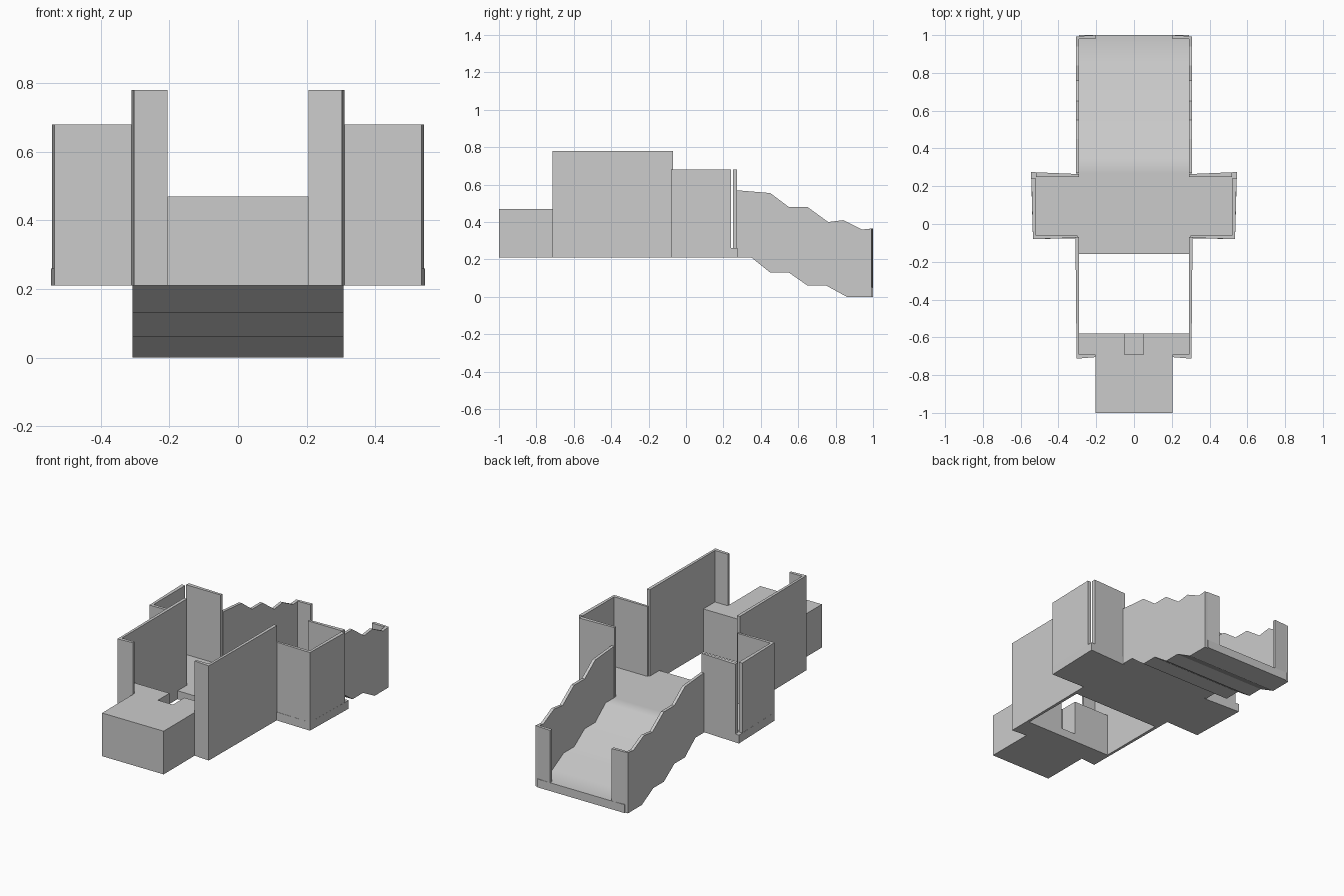
import bpy, bmesh
from mathutils import Vector

if "Cube" in bpy.data.objects:
    bpy.data.objects.remove(bpy.data.objects["Cube"])


def prism(name, pts, lo, hi, axis="Z", mirror=False, smooth_top=False):
    """Extrude a plan (x, y) along Z or a side profile (y, z) along X."""
    bm = bmesh.new()
    if axis == "Z":
        verts = [bm.verts.new((a, b, lo)) for a, b in pts]
        step = Vector((0, 0, hi - lo))
    else:
        verts = [bm.verts.new((lo, a, b)) for a, b in pts]
        step = Vector((hi - lo, 0, 0))
    face = bm.faces.new(verts)
    out = bmesh.ops.extrude_face_region(bm, geom=[face], use_keep_orig=True)
    moved = [g for g in out["geom"] if isinstance(g, bmesh.types.BMVert)]
    bmesh.ops.translate(bm, verts=moved, vec=step)
    bmesh.ops.recalc_face_normals(bm, faces=bm.faces[:])
    if smooth_top:
        for f in bm.faces:
            f.smooth = f.normal.z > 0.3
    me = bpy.data.meshes.new(name)
    bm.to_mesh(me)
    bm.free()
    ob = bpy.data.objects.new(name, me)
    bpy.context.collection.objects.link(ob)
    if mirror:
        ob.modifiers.new("Mirror", "MIRROR").use_axis[0] = True
    return ob


def both_ways(half):
    """Complete a right-hand plan outline with its mirror image."""
    return half + [(-x, y) for x, y in reversed(half)]


BASE, FLOOR = 0.21, 0.26

# Front platform, with a notch in its rear edge and a thin plate under the notch
prism("front_platform",
      both_ways([(0.205, -1), (0.205, -0.69), (0.29, -0.69), (0.29, -0.58),
                 (0.05, -0.58), (0.05, -0.69)]), BASE, 0.47)
prism("notch_floor", both_ways([(0.05, -0.69), (0.05, -0.58)]), BASE, FLOOR)

# Central floor with the two side wings
prism("cross_floor",
      both_ways([(0.29, -0.16), (0.29, -0.075), (0.535, -0.08), (0.545, 0.275),
                 (0.31, 0.265), (0.29, 0.27)]), BASE, FLOOR)

# Tall front walls, turned inwards at the front
prism("tall_wall",
      [(0.205, -0.705), (0.304, -0.713), (0.31, -0.07), (0.29, -0.07),
       (0.29, -0.69), (0.205, -0.69)], BASE, 0.78, mirror=True)

# Wing walls: front and side in one piece, rear separate with an open corner
prism("wing_wall",
      [(0.30, -0.073), (0.535, -0.08), (0.543, 0.24), (0.52, 0.24),
       (0.52, -0.06), (0.30, -0.06)], FLOOR, 0.68, mirror=True)
prism("wing_rear_wall",
      [(0.29, 0.25), (0.52, 0.25), (0.52, 0.274), (0.31, 0.265), (0.29, 0.265)],
      FLOOR, 0.68, mirror=True)

# Stepped ramp and its wavy side walls
under = [(0.27, 0.21), (0.35, 0.21), (0.45, 0.13), (0.55, 0.13), (0.65, 0.06),
         (0.75, 0.06), (0.86, 0), (1.0, 0)]
ramp_top = [(y, z + 0.05) for y, z in reversed(under)]
prism("stepped_ramp", under + ramp_top, -0.29, 0.29, "X", smooth_top=True)
rail = [(0.993, 0.365), (0.94, 0.36), (0.84, 0.41), (0.76, 0.40), (0.65, 0.48),
        (0.55, 0.48), (0.45, 0.555), (0.27, 0.57)]
prism("ramp_wall", under[:-1] + [(0.993, 0)] + rail, 0.29, 0.308, "X", mirror=True)

# Short returns at the end of the ramp
prism("ramp_end_post", [(0.205, 0.98), (0.29, 0.98), (0.29, 0.995), (0.205, 1.0)],
      0.05, 0.365, mirror=True)
